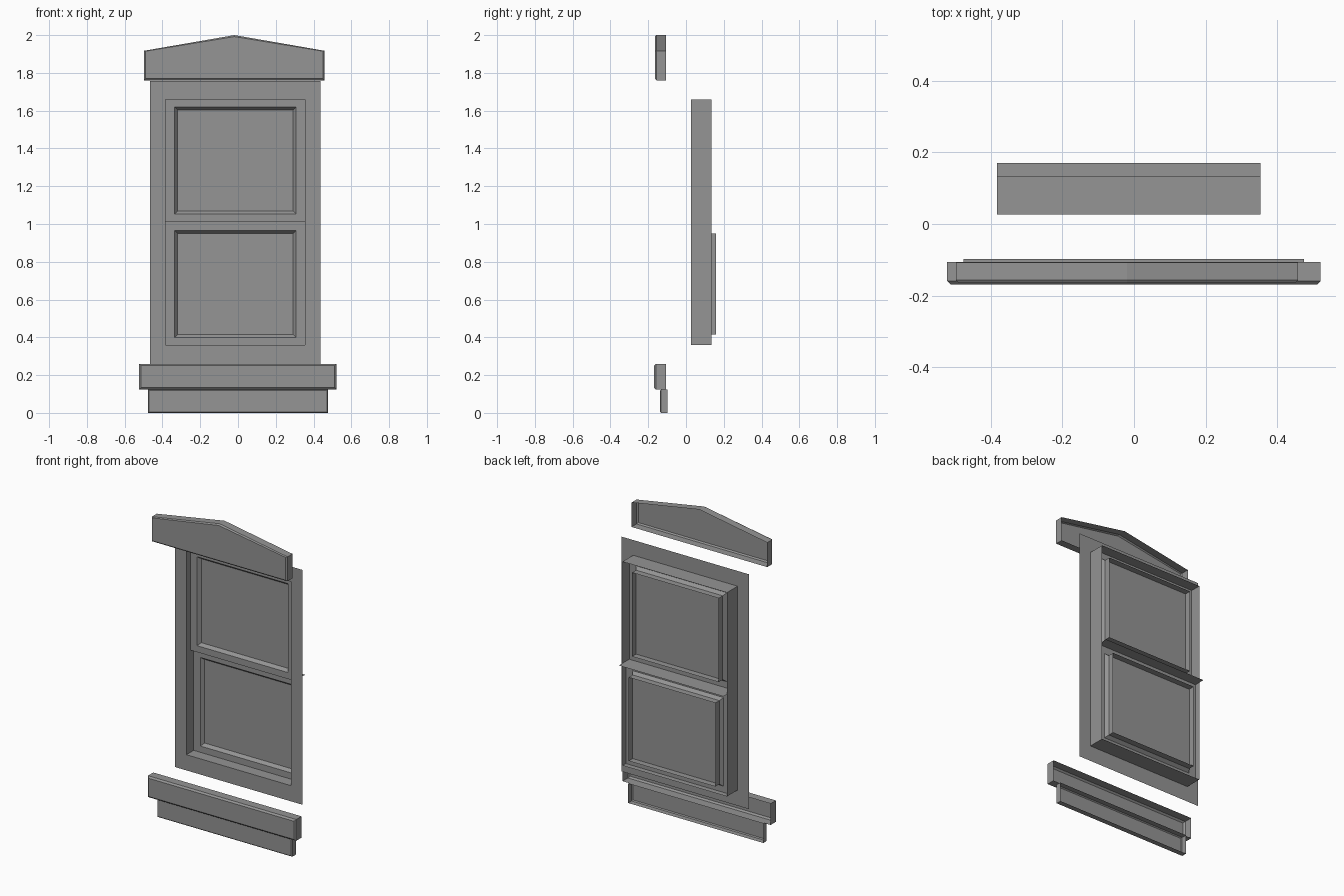
import bpy

if "Cube" in bpy.data.objects:
    bpy.data.objects.remove(bpy.data.objects["Cube"], do_unlink=True)

# Single painted grey
grey = bpy.data.materials.new("painted_grey")
GREY = (0.297, 0.297, 0.297, 1.0)
grey.use_nodes = True
grey.diffuse_color = GREY
grey.node_tree.nodes["Principled BSDF"].inputs["Base Color"].default_value = GREY


def rect(x0, x1, z0, z1):
    return [(x0, z0), (x1, z0), (x1, z1), (x0, z1)]


def shrink(outline, c):
    """Pull an outline in by c on every side of its bounding box."""
    out = []
    axes = [[p[k] for p in outline] for k in (0, 1)]
    for p in outline:
        q = []
        for k in (0, 1):
            lo, hi = min(axes[k]), max(axes[k])
            mid = (lo + hi) / 2
            q.append(mid + (p[k] - mid) * (hi - lo - 2 * c) / (hi - lo))
        out.append(tuple(q))
    return out


def add_mesh(name, verts, faces):
    mesh = bpy.data.meshes.new(name)
    mesh.from_pydata(verts, [], faces)
    mesh.materials.append(grey)
    bpy.context.scene.collection.objects.link(bpy.data.objects.new(name, mesh))


def loft(name, loops, cap=True):
    """Join a series of (outline, y) loops with quads; optionally close the last."""
    n = len(loops[0][0])
    verts = [(x, y, z) for outline, y in loops for x, z in outline]
    faces = []
    for r in range(len(loops) - 1):
        a, b = r * n, (r + 1) * n
        for i in range(n):
            j = (i + 1) % n
            faces.append((a + i, a + j, b + j, b + i))
    if cap:
        faces.append(tuple(range(len(verts) - n, len(verts))))
    add_mesh(name, verts, faces)


def trim(name, outline, back, front, c):
    """Open-backed trim board with a chamfered front."""
    loft(name, [(outline, back), (outline, front + c), (shrink(outline, c), front)])


def sash(name, z0, z1, open0, open1, y):
    """Flat sash with a bevelled opening, a pane and a lip standing out behind it."""
    opening = rect(-0.335, 0.308, open0, open1)
    pane = shrink(opening, 0.016)
    loft(name, [(rect(LEFT, RIGHT, z0, z1), y), (opening, y), (pane, y + 0.02)])
    loft(name + "_back_lip", [(pane, y + 0.02), (pane, y + 0.06)], cap=False)


LEFT, RIGHT = -0.383, 0.354
BOTTOM, MIDDLE, TOP = 0.36, 1.012, 1.66
FACE, JAMB_BACK = 0.027, 0.134
UPPER_Y, LOWER_Y = 0.066, 0.1

# Surround with jambs turned back through the wall
hole = rect(LEFT, RIGHT, BOTTOM, TOP)
loft("window_surround", [(rect(-0.465, 0.437, 0.26, 1.757), FACE),
                         (hole, FACE), (hole, JAMB_BACK)], cap=False)

# Two sashes, the lower one set further back
sash("upper_sash", MIDDLE, TOP, 1.053, 1.62, UPPER_Y)
sash("lower_sash", BOTTOM, MIDDLE, 0.4, 0.965, LOWER_Y)

# Thin ledge where the sashes meet
ledge = [(LEFT, UPPER_Y), (RIGHT, UPPER_Y), (RIGHT, 0.171), (LEFT, 0.171)]
add_mesh("meeting_ledge", [(x, y, MIDDLE) for x, y in ledge], [(0, 1, 2, 3)])

# Gabled head, sill and apron boards
gable = [(-0.498, 1.761), (0.459, 1.761), (0.459, 1.917), (-0.019, 2.0), (-0.498, 1.917)]
trim("gabled_head", gable, -0.107, -0.165, 0.008)
trim("window_sill", rect(-0.523, 0.522, 0.124, 0.26), -0.106, -0.169, 0.01)
trim("sill_apron", rect(-0.477, 0.476, 0, 0.124), -0.098, -0.138, 0.006)
